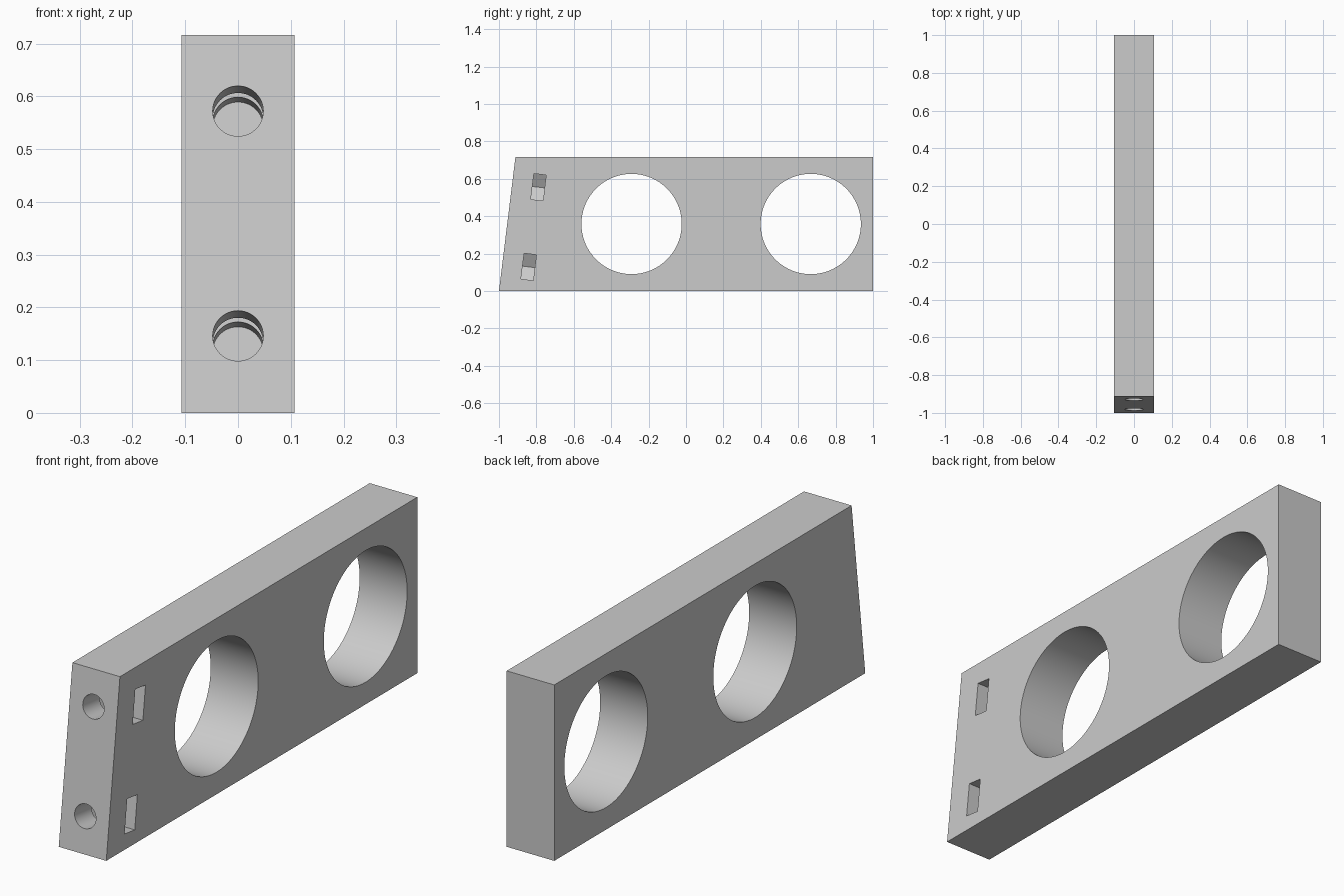
import bpy
import bmesh
from math import atan2, cos, pi, sin, sqrt
from mathutils import Matrix, Vector

cube = bpy.data.objects.get("Cube")
if cube:
    bpy.data.objects.remove(cube, do_unlink=True)

HALF_WIDTH = 0.107
HEIGHT = 0.716
SLANT = 0.088                      # how far the front end leans back
TILT = atan2(SLANT, HEIGHT)

# One plain grey for the whole part
grey = bpy.data.materials.new("plain grey")
grey.use_nodes = True
grey.diffuse_color = (0.6, 0.6, 0.6, 1)
grey.node_tree.nodes["Principled BSDF"].inputs["Base Color"].default_value = (0.6, 0.6, 0.6, 1)


def prism(name, outline, start, end, frame):
    """Extrude a 2D outline along the local z axis of a frame."""
    bm = bmesh.new()
    lower = [bm.verts.new((u, v, start)) for u, v in outline]
    upper = [bm.verts.new((u, v, end)) for u, v in outline]
    bm.faces.new(lower[::-1])
    bm.faces.new(upper)
    for i in range(len(outline)):
        bm.faces.new((lower[i - 1], lower[i], upper[i], upper[i - 1]))
    bm.transform(frame)
    bmesh.ops.recalc_face_normals(bm, faces=bm.faces)
    mesh = bpy.data.meshes.new(name)
    bm.to_mesh(mesh)
    bm.free()
    mesh.materials.append(grey)
    obj = bpy.data.objects.new(name, mesh)
    bpy.context.collection.objects.link(obj)
    return obj


def circle(u, v, radius, sides):
    return [(u + radius * cos(2 * pi * i / sides), v + radius * sin(2 * pi * i / sides))
            for i in range(sides)]


# Plate with a leaning front end, drawn in y and z and extruded across x
across = Matrix(((0, 0, 1, 0), (1, 0, 0, 0), (0, 1, 0, 0), (0, 0, 0, 1)))
side = [(-1, 0), (1, 0), (1, HEIGHT), (SLANT - 1, HEIGHT)]
plate = prism("bracket_plate", side, -HALF_WIDTH, HALF_WIDTH, across)

# Two large round openings
cutters = [prism("opening_cutter", circle(y, HEIGHT / 2, 0.268, 96), -0.3, 0.3, across)
           for y in (-0.291, 0.667)]

# Blind bolt holes square to the leaning end, each crossed by a nut pocket
flat = 0.069                       # half the width of the nut across its flats
corner = 2 * flat / sqrt(3)
pocket = [(-corner, 0), (-corner / 2, -flat), (0.2, -flat), (0.2, flat), (-corner / 2, flat)]
for z in (0.146, 0.572):
    mouth = Vector((0, -1 + z * SLANT / HEIGHT, z))
    inward = Matrix.Translation(mouth) @ Matrix.Rotation(-pi / 2 - TILT, 4, "X")
    cutters.append(prism("bolt_hole_cutter", circle(0, 0, 0.048, 48), -0.1, 0.25, inward))
    cutters.append(prism("nut_pocket_cutter", pocket, 0.109, 0.175, inward))

# Cut everything in one stack, then keep only the finished mesh
for cutter in cutters:
    mod = plate.modifiers.new(cutter.name, "BOOLEAN")
    mod.operation = "DIFFERENCE"
    mod.solver = "EXACT"
    mod.object = cutter
bpy.context.view_layer.update()
depsgraph = bpy.context.evaluated_depsgraph_get()
finished = bpy.data.meshes.new_from_object(plate.evaluated_get(depsgraph), depsgraph=depsgraph)
plate.modifiers.clear()
plate.data = finished
for cutter in cutters:
    bpy.data.objects.remove(cutter, do_unlink=True)

# Smooth bores with crisp edges
bpy.ops.object.select_all(action="DESELECT")
plate.select_set(True)
bpy.context.view_layer.objects.active = plate
bpy.ops.object.shade_smooth_by_angle(angle=pi / 6)
